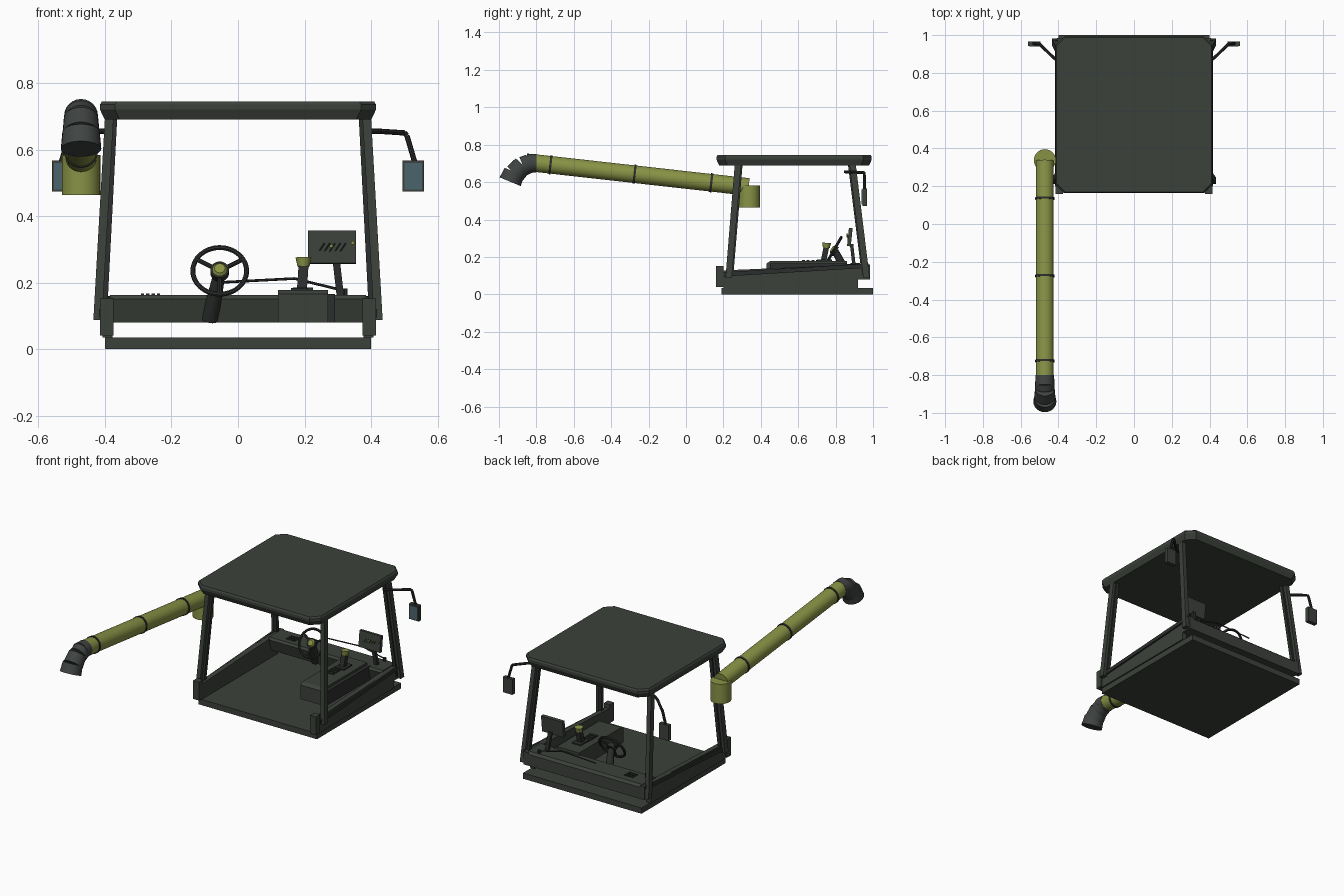
import bpy, bmesh, math
from mathutils import Vector, Matrix

old = bpy.data.objects.get("Cube")
if old:
    bpy.data.objects.remove(old, do_unlink=True)


def material(name, r, g, b):
    m = bpy.data.materials.new(name)
    m.use_nodes = True
    m.diffuse_color = (r, g, b, 1)
    m.node_tree.nodes["Principled BSDF"].inputs["Base Color"].default_value = (r, g, b, 1)
    return m


BODY = material("dark green grey", .045, .053, .043)
TRIM = material("black trim", .024, .028, .025)
RUBBER = material("grey rubber", .05, .057, .055)
PAINT = material("olive yellow", .25, .29, .06)
GLASS = material("mirror glass", .07, .13, .15)


def finish(name, bm, mat, smooth=False):
    bmesh.ops.recalc_face_normals(bm, faces=bm.faces)
    me = bpy.data.meshes.new(name)
    bm.to_mesh(me)
    bm.free()
    me.materials.append(mat)
    ob = bpy.data.objects.new(name, me)
    bpy.context.collection.objects.link(ob)
    if smooth:
        bpy.ops.object.select_all(action='DESELECT')
        ob.select_set(True)
        bpy.context.view_layer.objects.active = ob
        bpy.ops.object.shade_smooth_by_angle(angle=math.radians(40))
    return ob


def box(name, lo, hi, mat, tilt=0):
    """Box between two corners, optionally tilted about x."""
    lo, hi = Vector(lo), Vector(hi)
    bm = bmesh.new()
    bmesh.ops.create_cube(bm, size=1, matrix=Matrix.Translation((lo + hi) / 2)
                          @ Matrix.Rotation(tilt, 4, 'X') @ Matrix.Diagonal((*(hi - lo), 1)))
    return finish(name, bm, mat)


def tube(name, a, b, r, mat, r2=None, sides=24, caps=True):
    """Cylinder or cone from point a to point b."""
    a, b = Vector(a), Vector(b)
    bm = bmesh.new()
    rot = (b - a).to_track_quat('Z', 'Y').to_matrix().to_4x4()
    bmesh.ops.create_cone(bm, cap_ends=caps, segments=sides, radius1=r, radius2=r2 or r,
                          depth=(b - a).length, matrix=Matrix.Translation((a + b) / 2) @ rot)
    return finish(name, bm, mat, sides > 8)


def beam(name, a, b, w, d, mat):
    """Leaning beam with level ends; w along x, d along y."""
    bm = bmesh.new()
    loops = [[bm.verts.new((p[0] + i * w / 2, p[1] + j * d / 2, p[2]))
              for i, j in ((-1, -1), (1, -1), (1, 1), (-1, 1))] for p in (a, b)]
    skin(bm, loops)
    return finish(name, bm, mat)


def skin(bm, loops):
    n = len(loops[0])
    for p, q in zip(loops, loops[1:]):
        for i in range(n):
            bm.faces.new((p[i], p[(i + 1) % n], q[(i + 1) % n], q[i]))
    bm.faces.new(loops[0])
    bm.faces.new(loops[-1])


def prism(name, profile, x0, x1, mat):
    """Side profile of (y, z) points extruded along x."""
    bm = bmesh.new()
    skin(bm, [[bm.verts.new((x, y, z)) for y, z in profile] for x in (x0, x1)])
    return finish(name, bm, mat)


# Floor and roof
box("floor_slab", (-.4, .19, 0), (.4, 1, .035), BODY)
bm = bmesh.new()
loops = []
for z, inset in ((.69, .014), (.72, 0), (.735, 0), (.745, .006)):
    w, d, c = .415 - inset, .415 - inset, .045
    outline = [(w, d - c), (w - c, d), (c - w, d), (-w, d - c),
               (-w, c - d), (c - w, -d), (w - c, -d), (w, c - d)]
    loops.append([bm.verts.new((x, y + .578, z)) for x, y in outline])
skin(bm, loops)
finish("roof", bm, BODY)

# Rear console, side console and their vents
prism("rear_console", [(.86, .08), (.985, .08), (.985, .15), (.97, .163), (.85, .163), (.84, .15)],
      -.385, .385, BODY)
prism("side_console", [(.43, .08), (.86, .08), (.86, .178), (.45, .178), (.43, .165)],
      .12, .27, BODY)
box("side_console_trim", (.27, .45, .08), (.292, .86, .165), TRIM)
for i in range(4):
    x = -.292 + i * .016
    box("rear_vent", (x, .88, .162), (x + .01, .93, .167), TRIM)
    y = .62 + i * .025
    box("console_switch", (.16, y, .177), (.21, y + .016, .184), TRIM)

# Side walls, posts, mirrors
for s, side in ((1, "left"), (-1, "right")):
    box(side + "_front_block", (min(s * .375, s * .415), .16, .04),
        (max(s * .375, s * .415), .2, .152), BODY)
    prism(side + "_side_wall", [(.2, .035), (.92, .035), (.92, .08), (.985, .08),
                                (.985, .16), (.9, .158), (.2, .128)], s * .378, s * .408, BODY)
    prism(side + "_sloping_rail", [(.2, .095), (.975, .142), (.975, .165), (.2, .118)],
          s * .405, s * .418, TRIM)
    for name, yb, yt in (("front", .228, .278), ("rear", .965, .89)):
        beam(f"{side}_{name}_post", (s * .422, yb, .088), (s * .387, yt, .7), .026, .034, BODY)
        out = -1 if name == "front" else 1
        beam(f"{side}_{name}_post_seal", (s * .405, yb - out * .014, .1),
             (s * .374, yt - out * .014, .7), .022, .022, TRIM)
    arm = [(.385, .85, .655), (.425, .88, .655), (.5, .952, .65), (.508, .953, .642), (.532, .955, .56)]
    for a, b in zip(arm, arm[1:]):
        tube(side + "_mirror_arm", (s * a[0], a[1], a[2]), (s * b[0], b[1], b[2]), .008, TRIM, sides=8)
    xs = sorted((s * .495, s * .56))
    box(side + "_mirror_housing", (xs[0], .943, .473), (xs[1], .967, .567), BODY)
    box(side + "_mirror_glass", (xs[0] + .006, .939, .48), (xs[1] - .006, .944, .56), GLASS)

# Steering wheel, leaning back from the driver
hub = Vector((-.055, .79, .235))
axis = Vector((0, -.87, .5)).normalized()
turn = axis.to_track_quat('Z', 'Y').to_matrix()
bpy.ops.mesh.primitive_torus_add(major_radius=.081, minor_radius=.0075, major_segments=32,
                                 minor_segments=8, location=hub, rotation=turn.to_euler())
wheel = bpy.context.object
wheel.name = "steering_wheel_rim"
wheel.data.materials.append(TRIM)
bpy.ops.object.shade_smooth_by_angle()
up = (Vector((0, 0, 1)) - axis * axis.z).normalized()
for k in (60, 180, 300):
    arm = Matrix.Rotation(math.radians(k), 3, axis) @ up
    tube("steering_wheel_spoke", hub, hub + arm * .08, .007, TRIM, sides=8)
tube("steering_hub", hub - axis * .015, hub + axis * .008, .028, TRIM)
tube("steering_hub_cap", hub + axis * .006, hub + axis * .016, .024, PAINT, .016)
tube("steering_column", (-.085, .87, .09), hub - axis * .01, .026, TRIM, .018)

# Control lever
beam("lever_stem", (.192, .735, .175), (.197, .75, .25), .03, .03, TRIM)
tube("lever_knob", (.197, .75, .248), (.197, .752, .275), .018, PAINT, .024, sides=12)
box("lever_base", (.165, .7, .176), (.225, .78, .185), TRIM)

# Display on its stalk
box("display", (.21, .866, .257), (.355, .886, .355), BODY, math.radians(-6))
for i in range(5):
    x = .238 + i * .016
    tube("display_slot", (x, .867, .285), (x + .022, .863, .318), .002, TRIM, sides=6)
for x, z in ((.28, .31), (.345, .32)):
    box("display_button", (x - .005, .857, z - .005), (x + .005, .865, z + .005), PAINT)
beam("display_stalk", (.31, .9, .14), (.295, .885, .27), .022, .018, TRIM)

# Wiper across the rear screen
path = [(-.06, .955, .2), (.17, .955, .212), (.32, .96, .175)]
for a, b in zip(path, path[1:]):
    tube("wiper_arm", a, b, .004, TRIM, sides=6)
tube("wiper_pivot", (.32, .96, .155), (.32, .96, .182), .01, TRIM, sides=8)

# Discharge pipe, bands and flared spout
X = -.472
tube("pipe_base", (X, .338, .463), (X, .338, .583), .058, PAINT, sides=32)
root, tip = Vector((X, .335, .574)), Vector((X, -.81, .702))
tube("discharge_pipe", root, tip, .047, PAINT, sides=32)
step = (tip - root).normalized()
for y in (.135, -.275, -.725):
    c = root.lerp(tip, (y - root.y) / (tip.y - root.y))
    tube("pipe_band", c - step * .006, c + step * .006, .051, TRIM, sides=32)
spout = [((-.8, .701), (-.85, .701), .049, .051), ((-.835, .7), (-.87, .685), .051, .052),
         ((-.872, .692), (-.915, .645), .052, .056), ((-.918, .655), (-.94, .602), .056, .061)]
for a, b, r1, r2 in spout:
    tube("spout_segment", (X, *a), (X, *b), r1, RUBBER, r2)
